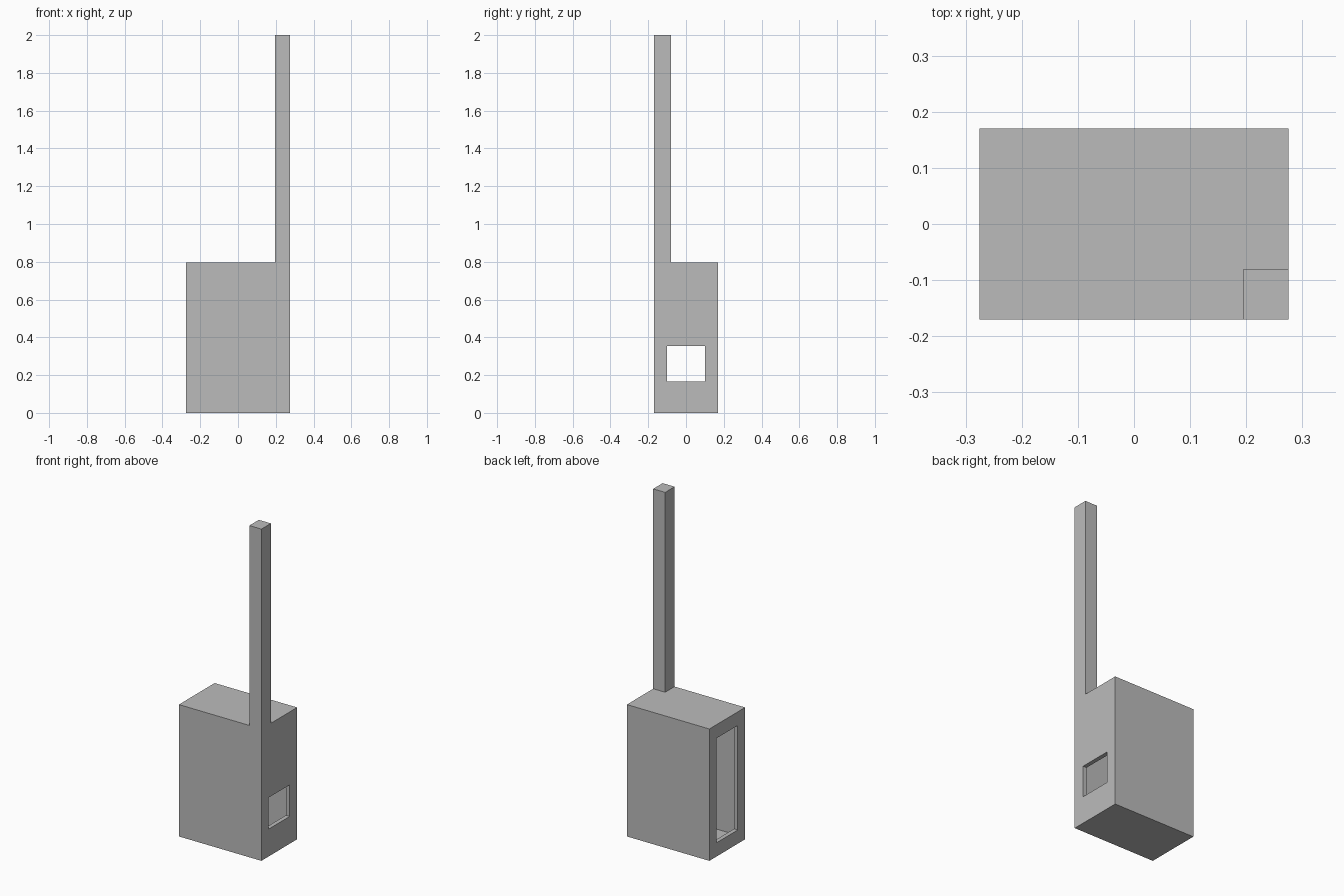
import bpy
import bmesh
from mathutils import Vector

default_cube = bpy.data.objects.get("Cube")
if default_cube:
    bpy.data.objects.remove(default_cube, do_unlink=True)

grey = bpy.data.materials.new("plain grey")
grey.use_nodes = True
GREY = (0.5, 0.5, 0.5, 1.0)
grey.diffuse_color = GREY
grey.node_tree.nodes["Principled BSDF"].inputs["Base Color"].default_value = GREY


def box(name, low, high, helper=False):
    """Axis-aligned box between two opposite corners."""
    low, high = Vector(low), Vector(high)
    bm = bmesh.new()
    bmesh.ops.create_cube(bm, size=1)
    bmesh.ops.scale(bm, vec=high - low, verts=bm.verts)
    bmesh.ops.translate(bm, vec=(low + high) / 2, verts=bm.verts)
    mesh = bpy.data.meshes.new(name)
    bm.to_mesh(mesh)
    bm.free()
    mesh.materials.append(grey)
    obj = bpy.data.objects.new(name, mesh)
    bpy.context.collection.objects.link(obj)
    obj.hide_render = helper
    return obj


def combine(target, other, operation):
    """Apply a boolean and discard the helper."""
    mod = target.modifiers.new(other.name, "BOOLEAN")
    mod.operation = operation
    mod.solver = "EXACT"
    mod.object = other
    bpy.context.view_layer.objects.active = target
    bpy.ops.object.modifier_apply(modifier=mod.name)
    bpy.data.objects.remove(other, do_unlink=True)


X, Y, TOP, WALL = 0.275, 0.17, 0.795, 0.025

# Main block with the chimney rising flush from its front left corner
house = box("furnace_body", (-X, -Y, 0), (X, Y, TOP))
combine(house, box("chimney", (0.195, -Y, 0.75), (X, -0.08, 2)), "UNION")

# Hollow interior
combine(house, box("chamber", (WALL - X, WALL - Y, WALL),
                   (X - WALL, Y - WALL, TOP - WALL), True), "DIFFERENCE")

# Tall doorway on the right, small window on the left
combine(house, box("doorway", (-X - 0.1, -0.1, 0.083), (-0.1, 0.1, 0.713), True), "DIFFERENCE")
combine(house, box("window", (0.1, -0.1, 0.165), (X + 0.1, 0.1, 0.355), True), "DIFFERENCE")

# Merge coplanar faces left by the cuts
bm = bmesh.new()
bm.from_mesh(house.data)
bmesh.ops.remove_doubles(bm, verts=bm.verts, dist=0.0001)
bmesh.ops.dissolve_limit(bm, angle_limit=0.01, verts=bm.verts, edges=bm.edges)
bm.to_mesh(house.data)
bm.free()
